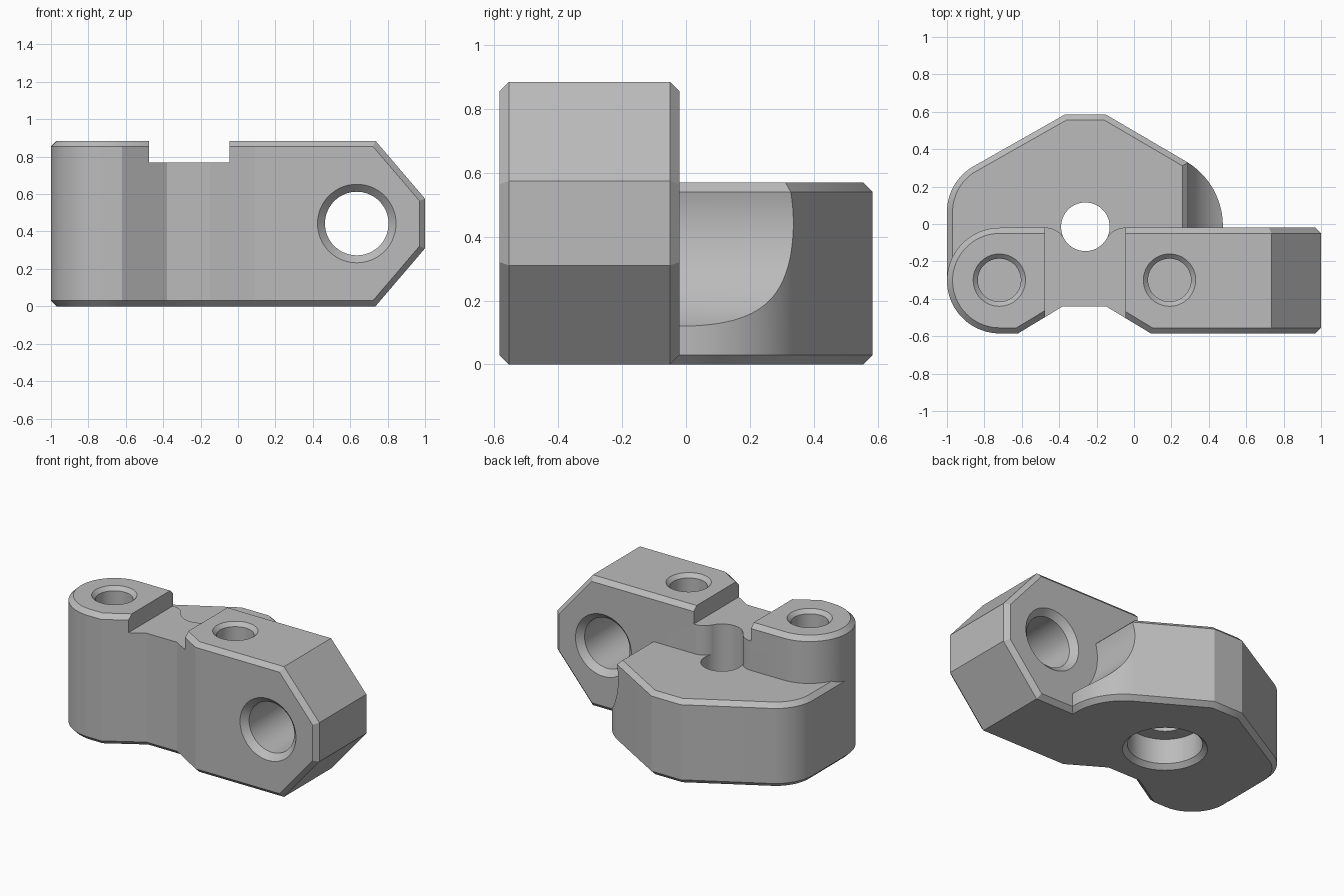
import bpy
import bmesh
from math import cos, sin, radians
from mathutils import Vector

if "Cube" in bpy.data.objects:
    bpy.data.objects.remove(bpy.data.objects["Cube"])

EDGE = 0.03                      # chamfer size
TOP, DECK = 0.885, 0.57          # heights of the bar and the rear body
FRONT, BACK = -0.585, -0.02      # faces of the bar
MID = TOP / 2


def arc(cx, cy, r, a0, a1, n=24):
    steps = [radians(a0 + (a1 - a0) * i / n) for i in range(n + 1)]
    return [(cx + r * cos(a), cy + r * sin(a)) for a in steps]


def loft(name, rings):
    """Skin a stack of equal rings and cap both ends."""
    bm = bmesh.new()
    loops = [[bm.verts.new(p) for p in ring] for ring in rings]
    n = len(loops[0])
    for low, high in zip(loops, loops[1:]):
        for i in range(n):
            j = (i + 1) % n
            bm.faces.new((low[i], low[j], high[j], high[i]))
    bm.faces.new(loops[0][::-1])
    bm.faces.new(loops[-1])
    bmesh.ops.recalc_face_normals(bm, faces=bm.faces)
    mesh = bpy.data.meshes.new(name)
    bm.to_mesh(mesh)
    bm.free()
    obj = bpy.data.objects.new(name, mesh)
    bpy.context.collection.objects.link(obj)
    return obj


def inset(outline, d):
    """Mitred inward offset of a counter-clockwise outline."""
    pts = [Vector(p) for p in outline]
    result = []
    for i, p in enumerate(pts):
        a = (p - pts[i - 1]).normalized()
        b = (pts[(i + 1) % len(pts)] - p).normalized()
        na, nb = Vector((-a.y, a.x)), Vector((-b.y, b.x))
        result.append(p + (na + nb) * d / (1 + na.dot(nb)))
    return result


def slab(name, outline, z0, z1, chamfer=0.0):
    levels = [(z0, 0), (z1, 0)]
    if chamfer:
        levels = [(z0, chamfer), (z0 + chamfer, 0), (z1 - chamfer, 0), (z1, chamfer)]
    return loft(name, [[(p[0], p[1], z) for p in inset(outline, d)] for z, d in levels])


def lathe(name, x, other, profile, axis="Z"):
    """Stack of circles given as (radius, position along the axis)."""
    rings = []
    for r, t in profile:
        circle = arc(x, other, r, 0, 360, 64)[:-1]
        rings.append([(u, v, t) if axis == "Z" else (u, t, v) for u, v in circle])
    return loft(name, rings)


def combine(obj, tool, operation="DIFFERENCE"):
    mod = obj.modifiers.new("join", "BOOLEAN")
    mod.operation, mod.solver, mod.object = operation, "EXACT", tool
    bpy.context.view_layer.objects.active = obj
    bpy.ops.object.modifier_apply(modifier=mod.name)
    bpy.data.objects.remove(tool)


def trim(bm, point, normal):
    bmesh.ops.bisect_plane(bm, geom=bm.verts[:] + bm.edges[:] + bm.faces[:],
                           plane_co=point, plane_no=normal, clear_outer=True)
    bmesh.ops.holes_fill(bm, edges=[e for e in bm.edges if e.is_boundary])


# Bar: round left end, waisted front
R = (BACK - FRONT) / 2
bar_outline = arc(R - 1, BACK - R, R, 90, 270, 40) + [
    (-0.62, FRONT), (-0.38, -0.44), (-0.15, -0.44), (0.09, FRONT),
    (1 - EDGE, FRONT), (1, FRONT + EDGE), (1, BACK - EDGE), (1 - EDGE, BACK)]
bracket = slab("hinge_bracket", bar_outline, 0, TOP, EDGE)

# Sloped corners of the right end, with chamfered sides
bm = bmesh.new()
bm.from_mesh(bracket.data)
for side in (1, -1):
    slope = Vector((0.31, 0, 0.265 * side)).normalized()
    corner = Vector((0.735, 0, MID + side * MID))
    trim(bm, corner, slope)
    for y, out in ((FRONT, -1), (BACK, 1)):
        point = corner - slope * EDGE
        point.y = y
        trim(bm, point, slope + Vector((0, out, 0)))
bmesh.ops.recalc_face_normals(bm, faces=bm.faces)
bm.to_mesh(bracket.data)
bm.free()

# Rounded recess in the bar behind the pivot
PX, PY = -0.26, -0.015
recess = ([(PX - 0.215, 0.1)] + arc(PX - 0.215, -0.136, 0.117, 90, 30, 12)
          + arc(PX + 0.215, -0.136, 0.117, 150, 90, 12) + [(PX + 0.215, 0.1)])
combine(bracket, slab("recess_cutter", recess, 0.4, 1))

# Notch across the top of the bar
notch = [(PX - 0.215, -1), (PX + 0.215, -1), (PX + 0.215, 1), (PX - 0.215, 1)]
combine(bracket, slab("notch_cutter", notch, 0.77, 1.2))

# Rear body
rear_outline = ([(0.475, -0.3), (0.475, -0.05)] + arc(0.075, -0.01, 0.4, 0, 60)
                + [(-0.15, 0.585), (-0.37, 0.585)]
                + arc(-0.72, 0.065, 0.28, 120, 180) + [(-1, -0.28), (-0.6, -0.35)])
rear = slab("rear_body", rear_outline, 0, DECK, EDGE)

# Round clearance beside the cross hole, with a chamfered upper lip
HX = 0.635
clear = ([(0.25, 0.578)] + arc(HX, MID, 0.36, 164.3, 360, 64) + [(1, 0.8), (0.25, 0.8)])
combine(rear, loft("clearance_cutter", [[(x, y, z) for x, z in clear] for y in (-0.04, 1)]))
combine(bracket, rear, "UNION")

# Pivot hole with a wide counterbore underneath
combine(bracket, lathe("pivot_cutter", PX, PY, [
    (0.285, -0.025), (0.23, 0.03), (0.23, 0.2), (0.13, 0.2), (0.13, 1)]))

# Blind screw holes in the top
for x in (-0.72, 0.19):
    combine(bracket, lathe("screw_cutter", x, -0.3, [
        (0.115, 0.4), (0.115, TOP - 0.025), (0.165, TOP + 0.025)]))

# Cross hole through the right end
combine(bracket, lathe("cross_cutter", HX, MID, [
    (0.23, FRONT - 0.02), (0.17, FRONT + 0.04), (0.17, BACK - 0.04), (0.23, BACK + 0.02)], "Y"))

# Colour and shading
grey = bpy.data.materials.new("plain grey")
grey.use_nodes = True
colour = (0.5, 0.5, 0.5, 1)
grey.diffuse_color = colour
grey.node_tree.nodes["Principled BSDF"].inputs["Base Color"].default_value = colour
bracket.data.materials.clear()
bracket.data.materials.append(grey)
for face in bracket.data.polygons:
    face.material_index = 0
bpy.ops.object.select_all(action="DESELECT")
bracket.select_set(True)
bpy.context.view_layer.objects.active = bracket
bpy.ops.object.shade_smooth_by_angle(angle=radians(25))
